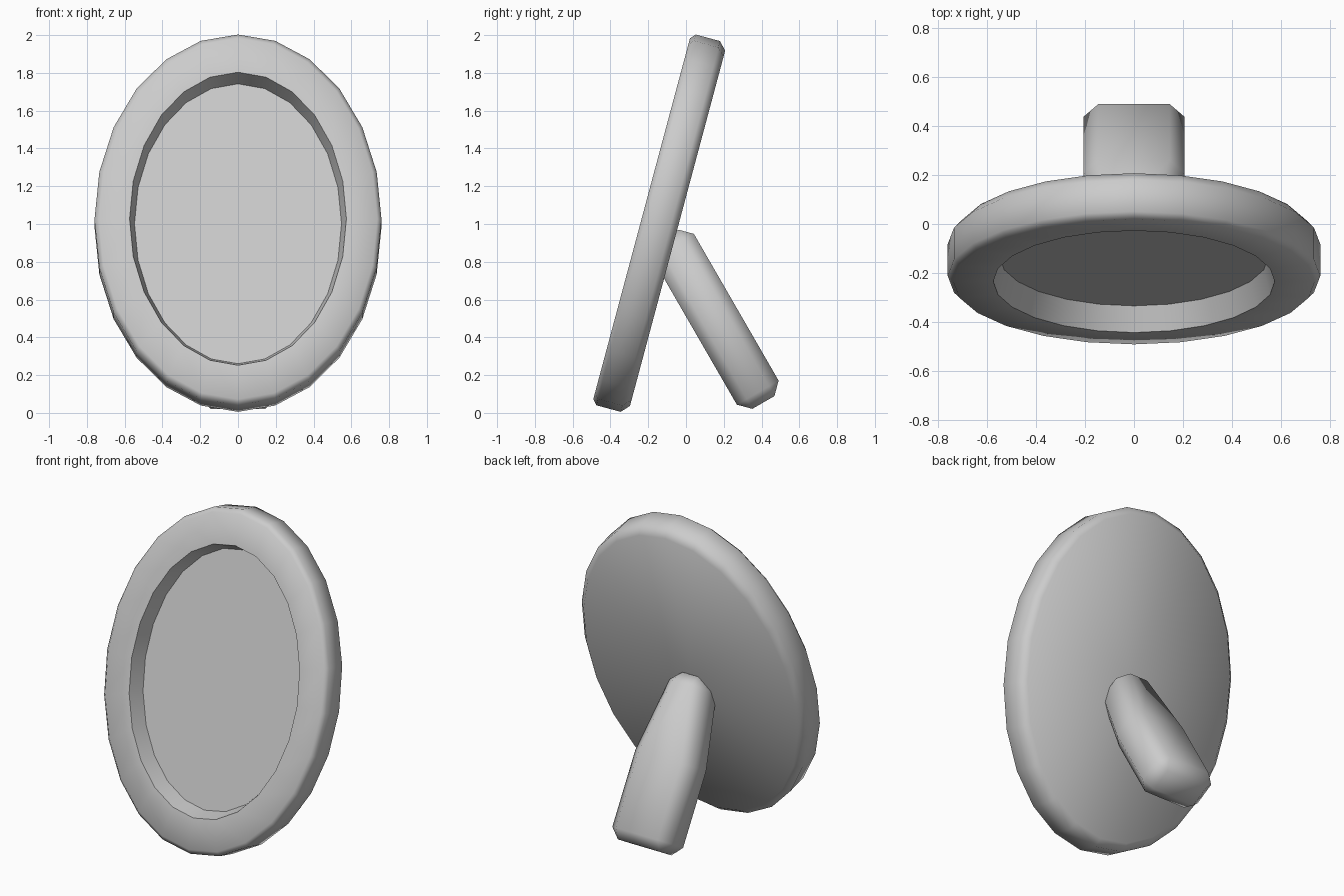
import bpy, bmesh
from math import sin, cos, pi, radians

cube = bpy.data.objects.get("Cube")
if cube:
    bpy.data.objects.remove(cube, do_unlink=True)

SIDES = 24
CENTRE_Z = 0.932   # oval centre, measured along the leaning frame

grey = bpy.data.materials.new("plain_grey")
grey.use_nodes = True
GREY = (0.6, 0.6, 0.6, 1)
grey.diffuse_color = GREY
grey.node_tree.nodes["Principled BSDF"].inputs["Base Color"].default_value = GREY


def oval(bm, rx, rz, y):
    return [bm.verts.new((rx * sin(2 * pi * i / SIDES), y,
                          CENTRE_Z + rz * cos(2 * pi * i / SIDES)))
            for i in range(SIDES)]


def bridge(bm, a, b):
    for i in range(len(a)):
        j = (i + 1) % len(a)
        bm.faces.new((a[i], a[j], b[j], b[i]))


def finish(bm, name, lean, bevel=0):
    bmesh.ops.recalc_face_normals(bm, faces=bm.faces)
    mesh = bpy.data.meshes.new(name)
    bm.to_mesh(mesh)
    bm.free()
    mesh.materials.append(grey)
    obj = bpy.data.objects.new(name, mesh)
    bpy.context.collection.objects.link(obj)
    obj.rotation_euler.x = radians(lean)
    bpy.ops.object.select_all(action='DESELECT')
    obj.select_set(True)
    bpy.context.view_layer.objects.active = obj
    if bevel:
        mod = obj.modifiers.new("chamfer", 'BEVEL')
        mod.width = bevel
        mod.segments = 1
        mod.limit_method = 'ANGLE'
        mod.angle_limit = radians(40)
        bpy.ops.object.modifier_apply(modifier=mod.name)
    bpy.ops.object.shade_smooth_by_angle(angle=radians(60))
    return obj


# Oval frame: chamfered rim, sloping inner wall and closed back
bm = bmesh.new()
profile = [(0.722, 0.973, -0.296), (0.76, 1.016, -0.335),
           (0.76, 1.016, -0.469), (0.737, 0.989, -0.493),
           (0.574, 0.803, -0.493), (0.548, 0.767, -0.39)]
rings = [oval(bm, *p) for p in profile]
for a, b in zip(rings, rings[1:]):
    bridge(bm, a, b)
hub = bm.verts.new((0, profile[0][2], CENTRE_Z))
for i in range(SIDES):
    bm.faces.new((hub, rings[0][i], rings[0][(i + 1) % SIDES]))
finish(bm, "oval_frame", -15)

# Flat panel recessed inside the frame
bm = bmesh.new()
panel = bm.faces.new(oval(bm, 0.548, 0.767, -0.39))
finish(bm, "picture_panel", -15)
panel_mesh = bpy.data.objects["picture_panel"].data
if panel_mesh.polygons[0].normal.y > 0:
    panel_mesh.flip_normals()

# Rear leg: thick strip, tapered towards its top, chamfered all round
bm = bmesh.new()
sections = [(-0.157, 0.205), (0.36, 0.205), (0.86, 0.112)]
loops = [[bm.verts.new((sx * w, y, z)) for sx, y in
          ((-1, 0.255), (1, 0.255), (1, 0.51), (-1, 0.51))]
         for z, w in sections]
for a, b in zip(loops, loops[1:]):
    bridge(bm, a, b)
bm.faces.new(loops[0])
bm.faces.new(loops[-1])
finish(bm, "rear_leg", 30, bevel=0.06)
